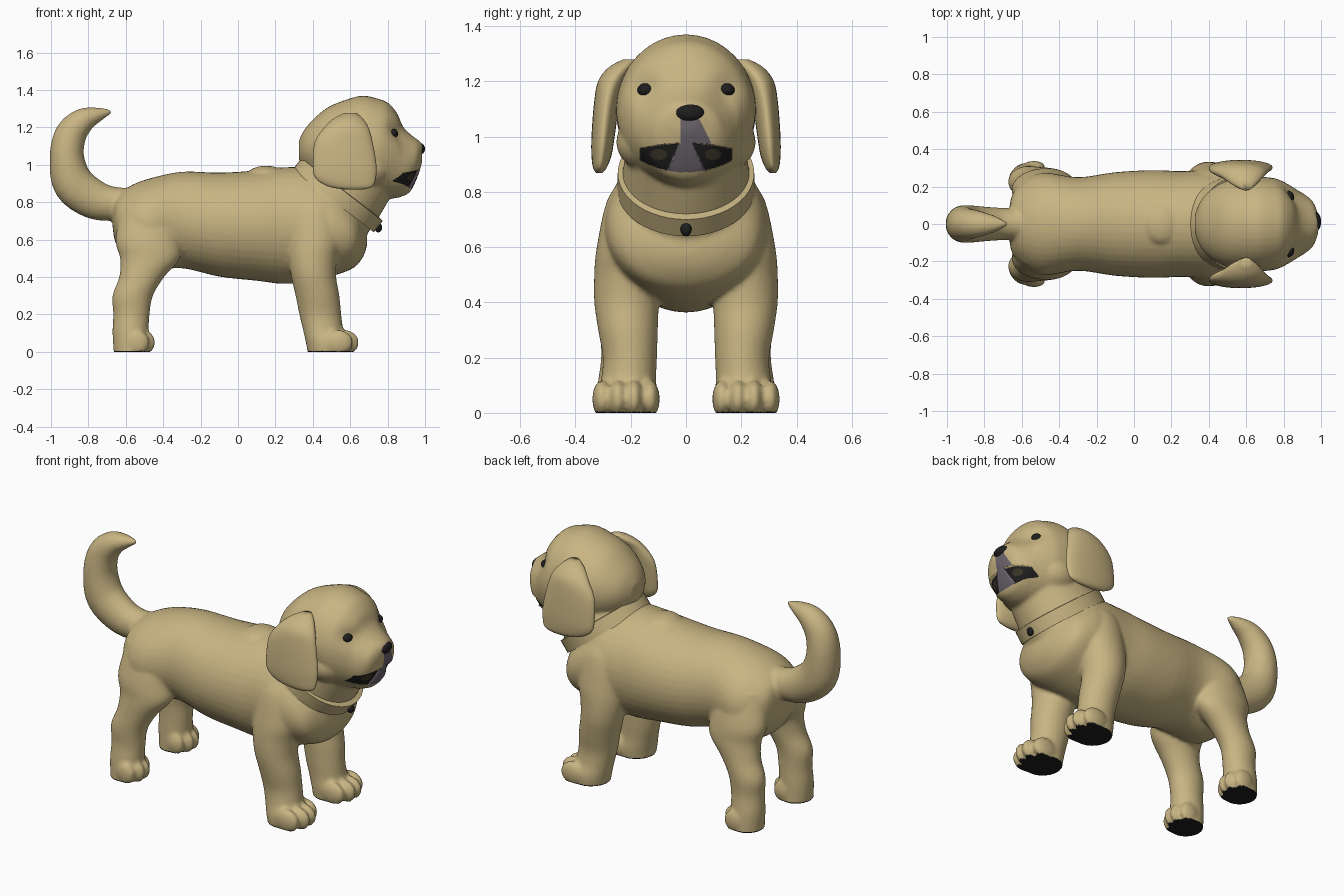
import bpy, bmesh, math
from mathutils import Vector, Matrix
from mathutils.bvhtree import BVHTree

if "Cube" in bpy.data.objects:
    bpy.data.objects.remove(bpy.data.objects["Cube"])


def material(name, rgb):
    m = bpy.data.materials.new(name)
    m.diffuse_color = (*rgb, 1)
    m.use_nodes = True
    m.node_tree.nodes["Principled BSDF"].inputs["Base Color"].default_value = m.diffuse_color
    return m


FUR = material("golden fur", (0.58, 0.46, 0.225))
BLACK = material("black", (0.013, 0.013, 0.014))
GREY = material("mauve grey", (0.15, 0.13, 0.15))
BROWN = material("dark brown", (0.045, 0.038, 0.022))


def curve_rows(rows, sub=4):
    """Catmull-Rom smoothing of (x, y, z, a, b) rows."""
    p = [Vector(r) for r in rows]
    p = [p[0]] + p + [p[-1]]
    out = []
    for i in range(1, len(p) - 2):
        p0, p1, p2, p3 = p[i - 1:i + 3]
        for k in range(sub):
            t = k / sub
            out.append(0.5 * (2 * p1 + (p2 - p0) * t + (2 * p0 - 5 * p1 + 4 * p2 - p3) * t * t
                              + (3 * p1 - p0 - 3 * p2 + p3) * t ** 3))
    return out + [p[-2]]


def loft(bm, rows, axis, n=40):
    """Elliptical rings: across x, across z, or square to a path in the xz plane."""
    rows = curve_rows(rows)
    rings = []
    for i, r in enumerate(rows):
        c = Vector(r[:3])
        a, b = max(r[3], 0.004), max(r[4], 0.004)
        if axis == 'x':
            u, v = Vector((0, 1, 0)), Vector((0, 0, 1))
        elif axis == 'z':
            u, v = Vector((1, 0, 0)), Vector((0, 1, 0))
        else:
            t = rows[min(i + 1, len(rows) - 1)] - rows[max(i - 1, 0)]
            u, v = Vector((0, 1, 0)), Vector((-t[2], 0, t[0])).normalized()
        rings.append([bm.verts.new(c + u * a * math.cos(2 * math.pi * k / n)
                                   + v * b * math.sin(2 * math.pi * k / n)) for k in range(n)])
    for p, q in zip(rings, rings[1:]):
        for k in range(n):
            bm.faces.new((p[k], p[(k + 1) % n], q[(k + 1) % n], q[k]))
    bm.faces.new(rings[0][::-1])
    bm.faces.new(rings[-1])


def ball(bm, c, r):
    bmesh.ops.create_uvsphere(bm, u_segments=24, v_segments=16, radius=1,
                              matrix=Matrix.Translation(c) @ Matrix.Diagonal((*r, 1)))


def make(name, bm, *mats):
    bmesh.ops.recalc_face_normals(bm, faces=bm.faces[:])
    me = bpy.data.meshes.new(name)
    bm.to_mesh(me)
    bm.free()
    for m in mats:
        me.materials.append(m)
    ob = bpy.data.objects.new(name, me)
    bpy.context.collection.objects.link(ob)
    me.shade_smooth()
    return ob


# ---- body, head, legs and tail, fused into one skin
bm = bmesh.new()
loft(bm, [(-.67, 0, .70, .05, .04), (-.65, 0, .70, .16, .13), (-.58, 0, .68, .235, .205),
          (-.48, 0, .68, .275, .245), (-.3, 0, .705, .25, .258), (-.1, 0, .68, .277, .278),
          (.1, 0, .675, .288, .295), (.25, 0, .675, .283, .312), (.4, 0, .68, .29, .30),
          (.52, 0, .66, .29, .25), (.62, 0, .625, .25, .175), (.67, 0, .61, .15, .1),
          (.69, 0, .60, .05, .03)], 'x')
# neck
loft(bm, [(.41, 0, .68, .28, .25), (.535, 0, .84, .235, .25), (.66, 0, .99, .21, .22)], 'path')
# head and muzzle
loft(bm, [(.325, 0, 1.08, .05, .05), (.36, 0, 1.085, .13, .11), (.42, 0, 1.09, .19, .17),
          (.49, 0, 1.095, .228, .218), (.59, 0, 1.09, .25, .262), (.67, 0, 1.095, .253, .275),
          (.75, 0, 1.083, .245, .27), (.8, 0, 1.075, .226, .258), (.85, 0, 1.05, .197, .227),
          (.88, 0, 1.02, .178, .188), (.92, 0, 1.01, .153, .155), (.96, 0, 1.035, .115, .1),
          (.985, 0, 1.065, .05, .05)], 'x')
# tail
loft(bm, [(-.48, 0, .79, .09, .09), (-.65, 0, .79, .085, .09), (-.77, 0, .815, .09, .105),
          (-.88, 0, .90, .1, .11), (-.915, 0, 1.04, .098, .092), (-.895, 0, 1.16, .085, .085),
          (-.83, 0, 1.235, .07, .068), (-.75, 0, 1.268, .045, .04), (-.675, 0, 1.285, .008, .01)], 'path')
# ruffled bump over the shoulders
ball(bm, (.15, 0, .945), (.10, .11, .05))
for s in (1, -1):
    # cheeks
    ball(bm, (.69, s * .135, .98), (.13, .118, .105))
    # front legs, then hind legs
    loft(bm, [(.40, s * .16, .86, .10, .06), (.41, s * .185, .77, .13, .10), (.41, s * .205, .6, .14, .118),
              (.40, s * .212, .5, .13, .12),
              (.405, s * .215, .4, .12, .117), (.425, s * .21, .3, .117, .108), (.44, s * .203, .2, .112, .098),
              (.455, s * .208, .12, .108, .1), (.475, s * .215, .05, .112, .112), (.475, s * .215, -.02, .1, .105)], 'z')
    loft(bm, [(-.46, s * .15, .78, .16, .09), (-.48, s * .18, .6, .175, .11), (-.47, s * .2, .5, .16, .1),
              (-.515, s * .215, .4, .12, .09), (-.563, s * .225, .3, .108, .085), (-.57, s * .225, .2, .097, .082),
              (-.575, s * .23, .1, .096, .09), (-.575, s * .232, -.02, .088, .095)], 'z')
    # toes
    for k, dx in ((-1.5, -.02), (-.5, .012), (.5, .012), (1.5, -.02)):
        ball(bm, (.555 + dx, s * (.217 + k * .058), .05), (.08, .035, .068))
        ball(bm, (-.515 + dx, s * (.234 + k * .049), .05), (.06, .03, .065))
skin = make("body_skin", bm)
mod = skin.modifiers.new("fuse", 'REMESH')
mod.mode, mod.voxel_size = 'VOXEL', 0.011
mod = skin.modifiers.new("soften", 'SMOOTH')
mod.factor, mod.iterations = 0.5, 4
fused = bpy.data.meshes.new_from_object(skin.evaluated_get(bpy.context.evaluated_depsgraph_get()))
skin.modifiers.clear()
skin.data = fused
fused.materials.clear()
for m in (FUR, BLACK, GREY, BROWN):
    fused.materials.append(m)

# finer faces on the muzzle so the painted mouth has clean edges
bm = bmesh.new()
bm.from_mesh(fused)
bmesh.ops.subdivide_edges(bm, cuts=3, use_grid_fill=True, edges=list({
    e for f in bm.faces for e in f.edges
    if f.calc_center_median().x > .77 and .85 < f.calc_center_median().z < 1.1}))
# flat soles and shallow eye sockets
for v in bm.verts:
    v.co.z = max(v.co.z, 0)
    if v.co.x > .7:
        d = (abs(v.co.y) - .15) ** 2 + (v.co.z - 1.17) ** 2
        v.co.x -= .025 * math.exp(-d / .003)
bm.normal_update()
bm.to_mesh(fused)
bm.free()


def face_colour(c):
    """Painted soles, mouth, tongue and muzzle patch."""
    x, y, z = c
    if z < .003:
        return 1
    if x > .76 and abs(y) < .165 and .87 + 1.6 * y * y < z < .974 - .7 * y * y:
        if abs(y) < .025 + (.975 - z) * .45:
            return 2
        return 3 if ((abs(y) - .098) / .03) ** 2 + ((z - .935) / .02) ** 2 < 1 else 1
    if x > .9 and -.02 < y < .035 + (1.09 - z) * .5 and .974 < z < 1.09:
        return 2
    return 0


for p in fused.polygons:
    p.material_index = face_colour(p.center)
    p.use_smooth = True
# sink the open mouth
sunk = {v for p in fused.polygons if p.material_index in (1, 3) and p.center.z > .5 for v in p.vertices}
for i in sunk:
    fused.vertices[i].co.x -= .015

# ---- eyes and nose, set on the skin surface
tree = BVHTree.FromPolygons([v.co for v in fused.vertices], [p.vertices[:] for p in fused.polygons])
for s, side in ((1, "left"), (-1, "right")):
    hit = tree.ray_cast(Vector((2, s * .145, 1.168)), Vector((-1, 0, 0)))[0]
    bm = bmesh.new()
    ball(bm, hit - Vector((.012, 0, 0)), (.028, .031, .025))
    make("eye_" + side, bm, BLACK)
bm = bmesh.new()
ball(bm, (.968, .012, 1.085), (.032, .055, .033))
make("nose", bm, BLACK)

# ---- floppy ears
for s, side in ((1, "left"), (-1, "right")):
    bm = bmesh.new()
    loft(bm, [(.60, s * .205, 1.278, .03, .025), (.59, s * .235, 1.25, .075, .045), (.58, s * .268, 1.2, .118, .05),
              (.565, s * .287, 1.12, .155, .046), (.57, s * .300, 1.0, .17, .042), (.575, s * .306, .93, .162, .036),
              (.60, s * .312, .885, .12, .024), (.62, s * .314, .868, .05, .01)], 'z')
    make("ear_" + side, bm, FUR)

# ---- tilted collar band
bm = bmesh.new()
N, U, C = Vector((.61, 0, .79)), Vector((.79, 0, -.61)), Vector((.535, 0, .84))
rings = []
for k in range(48):
    t = 2 * math.pi * k / 48
    rings.append([bm.verts.new(C + U * (.25 + d) * math.cos(t) + Vector((0, 1, 0)) * (.222 + d) * math.sin(t) + N * h)
                  for d, h in ((-.02, -.04), (.025, -.042), (.025, .035), (-.02, .04))])
for k in range(48):
    p, q = rings[k], rings[(k + 1) % 48]
    for j in range(4):
        bm.faces.new((p[j], p[(j + 1) % 4], q[(j + 1) % 4], q[j]))
collar = make("collar", bm, FUR)
for o in bpy.context.selected_objects:
    o.select_set(False)
collar.select_set(True)
bpy.context.view_layer.objects.active = collar
bpy.ops.object.shade_smooth_by_angle(angle=math.radians(40))

# ---- collar tag
bm = bmesh.new()
ball(bm, (.75, 0, .665), (.02, .02, .026))
make("collar_tag", bm, BLACK)
